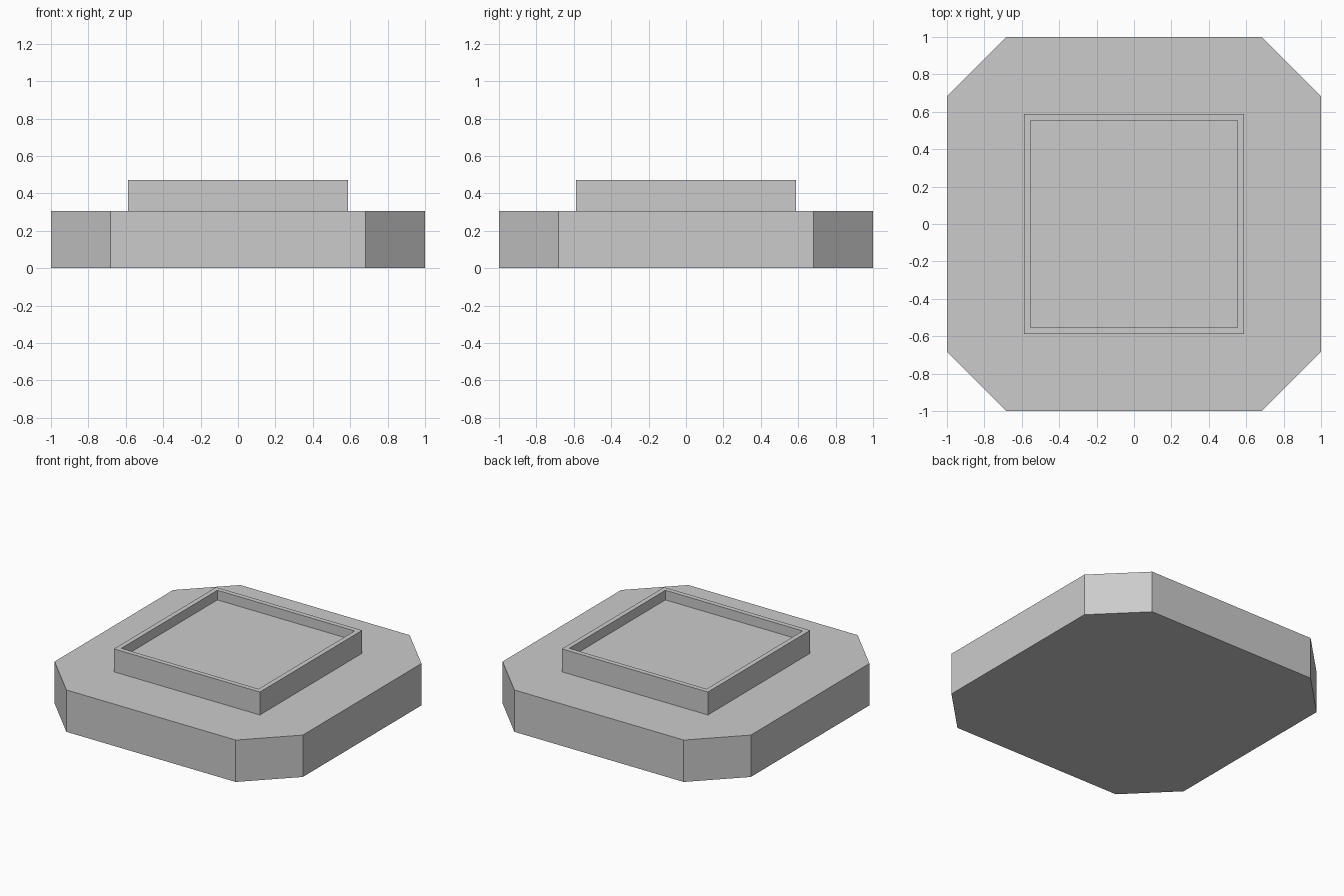
import bpy, bmesh
from mathutils import Matrix

if "Cube" in bpy.data.objects:
    bpy.data.objects.remove(bpy.data.objects["Cube"])

grey = bpy.data.materials.new("light_grey")
grey.diffuse_color = (0.6, 0.6, 0.6, 1)
grey.use_nodes = True
grey.node_tree.nodes["Principled BSDF"].inputs["Base Color"].default_value = grey.diffuse_color


def box(width, z0, z1):
    """Square block of the given width between two heights."""
    bm = bmesh.new()
    bmesh.ops.create_cube(bm, size=1, matrix=Matrix.Translation((0, 0, (z0 + z1) / 2))
                          @ Matrix.Diagonal((width, width, z1 - z0, 1)))
    return bm


def finish(bm, name):
    mesh = bpy.data.meshes.new(name)
    bm.normal_update()
    bm.to_mesh(mesh)
    bm.free()
    mesh.materials.append(grey)
    obj = bpy.data.objects.new(name, mesh)
    bpy.context.collection.objects.link(obj)


# Base slab with cut-off corners
bm = box(2.0, 0, 0.305)
uprights = [e for e in bm.edges
            if abs(e.verts[0].co.z - e.verts[1].co.z) > 0.1]
bmesh.ops.bevel(bm, geom=uprights, offset=0.318, offset_type='OFFSET',
                segments=1, affect='EDGES')
# Bring the chamfer to its exact size
for v in bm.verts:
    for i in (0, 1):
        if abs(v.co[i]) < 0.99:
            v.co[i] = 0.682 if v.co[i] > 0 else -0.682
finish(bm, "base_slab")

# Raised square tray: inset the top, then sink it to leave a thin rim
bm = box(1.176, 0.305, 0.472)
bm.normal_update()
top = [f for f in bm.faces if f.normal.z > 0.9]
bmesh.ops.inset_region(bm, faces=top, thickness=0.05)
bmesh.ops.inset_region(bm, faces=top, thickness=0, depth=0)
walls = bmesh.ops.extrude_face_region(bm, geom=top)
floor = [g for g in walls["geom"] if isinstance(g, bmesh.types.BMVert)]
bmesh.ops.delete(bm, geom=top, context='FACES')
bmesh.ops.translate(bm, verts=floor, vec=(0, 0, -0.07))
bmesh.ops.remove_doubles(bm, verts=bm.verts, dist=0.0001)
bmesh.ops.recalc_face_normals(bm, faces=bm.faces)
finish(bm, "raised_tray")
